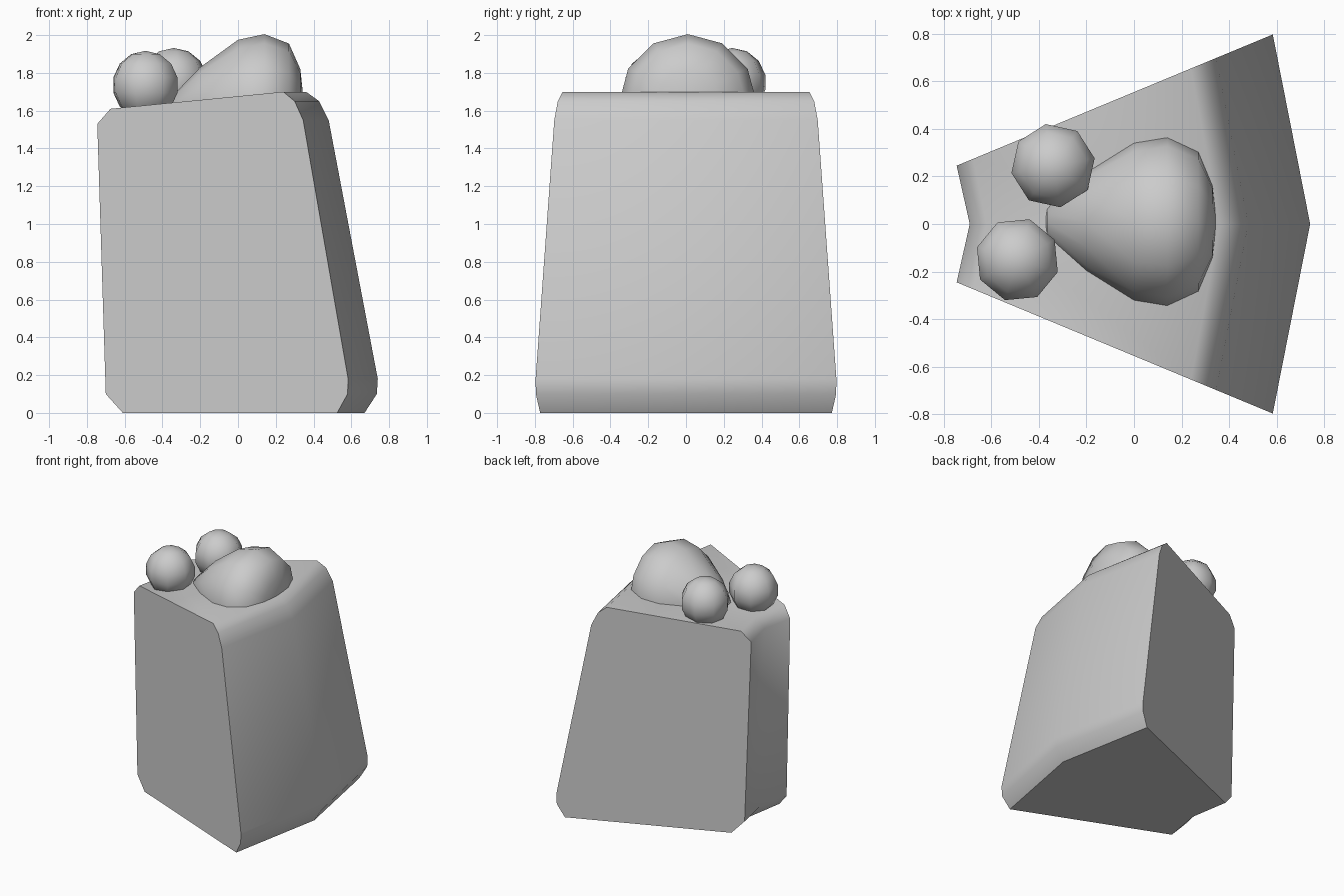
import bpy, bmesh, math
from mathutils import Matrix

default = bpy.data.objects.get("Cube")
if default:
    bpy.data.objects.remove(default)

GREY = (0.6, 0.6, 0.6, 1.0)
grey = bpy.data.materials.new("plain_grey")
grey.use_nodes = True
grey.diffuse_color = GREY
grey.node_tree.nodes["Principled BSDF"].inputs["Base Color"].default_value = GREY


def finish(bm, name, angle):
    """Turn a bmesh into a grey object, smooth below the given angle."""
    bmesh.ops.recalc_face_normals(bm, faces=bm.faces)
    mesh = bpy.data.meshes.new(name)
    bm.to_mesh(mesh)
    bm.free()
    mesh.materials.append(grey)
    obj = bpy.data.objects.new(name, mesh)
    bpy.context.collection.objects.link(obj)
    bpy.ops.object.select_all(action='DESELECT')
    obj.select_set(True)
    bpy.context.view_layer.objects.active = obj
    bpy.ops.object.shade_smooth_by_angle(angle=math.radians(angle))
    return obj


def bridge(bm, a, b):
    """Join two closed loops of vertices with quads."""
    n = len(a)
    for i in range(n):
        j = (i + 1) % n
        bm.faces.new((a[i], a[j], b[j], b[i]))


# Wedge block: (side x, middle x, z) around the rounded profile
profile = [
    (-0.61, -0.56, 0), (0.525, 0.67, 0), (0.58, 0.735, 0.10), (0.583, 0.74, 0.18),
    (0.345, 0.48, 1.55), (0.30, 0.43, 1.65), (0.24, 0.36, 1.70),
    (-0.675, -0.62, 1.61), (-0.745, -0.69, 1.53), (-0.70, -0.645, 0.10),
]


def half_width(x):
    return 0.245 + (x + 0.745) * 0.415


bm = bmesh.new()
front, back = [[bm.verts.new((x, s * half_width(x), z)) for x, _, z in profile]
               for s in (-1, 1)]
middle = [bm.verts.new((m, 0, z)) for _, m, z in profile]
bridge(bm, front, middle)
bridge(bm, middle, back)
bm.faces.new(front)
bm.faces.new(back)
finish(bm, "wedge_block", 47)

# Large egg-shaped boulder: (x, ring radius, ring centre height)
rings = [
    (-0.365, 0.07, 1.59), (-0.20, 0.215, 1.615), (0.0, 0.34, 1.635),
    (0.14, 0.365, 1.64), (0.27, 0.305, 1.65), (0.33, 0.16, 1.66),
]
SIDES = 12
bm = bmesh.new()
loops = []
for x, r, zc in rings:
    turns = [2 * math.pi * i / SIDES for i in range(SIDES)]
    loops.append([bm.verts.new((x, 0.01 + r * math.cos(t), zc + r * math.sin(t)))
                  for t in turns])
for a, b in zip(loops, loops[1:]):
    bridge(bm, a, b)
for loop, tip in ((loops[0], (-0.38, 0.01, 1.58)), (loops[-1], (0.347, 0.01, 1.66))):
    t = bm.verts.new(tip)
    for i in range(SIDES):
        bm.faces.new((loop[i], loop[(i + 1) % SIDES], t))
finish(bm, "large_boulder", 180)

# Two small round stones
for name, place, turn in (("front_stone", (-0.49, -0.15, 1.735), 28),
                          ("back_stone", (-0.34, 0.245, 1.75), 10)):
    bm = bmesh.new()
    bmesh.ops.create_uvsphere(
        bm, u_segments=8, v_segments=7, radius=0.182,
        matrix=Matrix.Translation(place) @ Matrix.Rotation(math.radians(turn), 4, 'Z'))
    finish(bm, name, 180)
